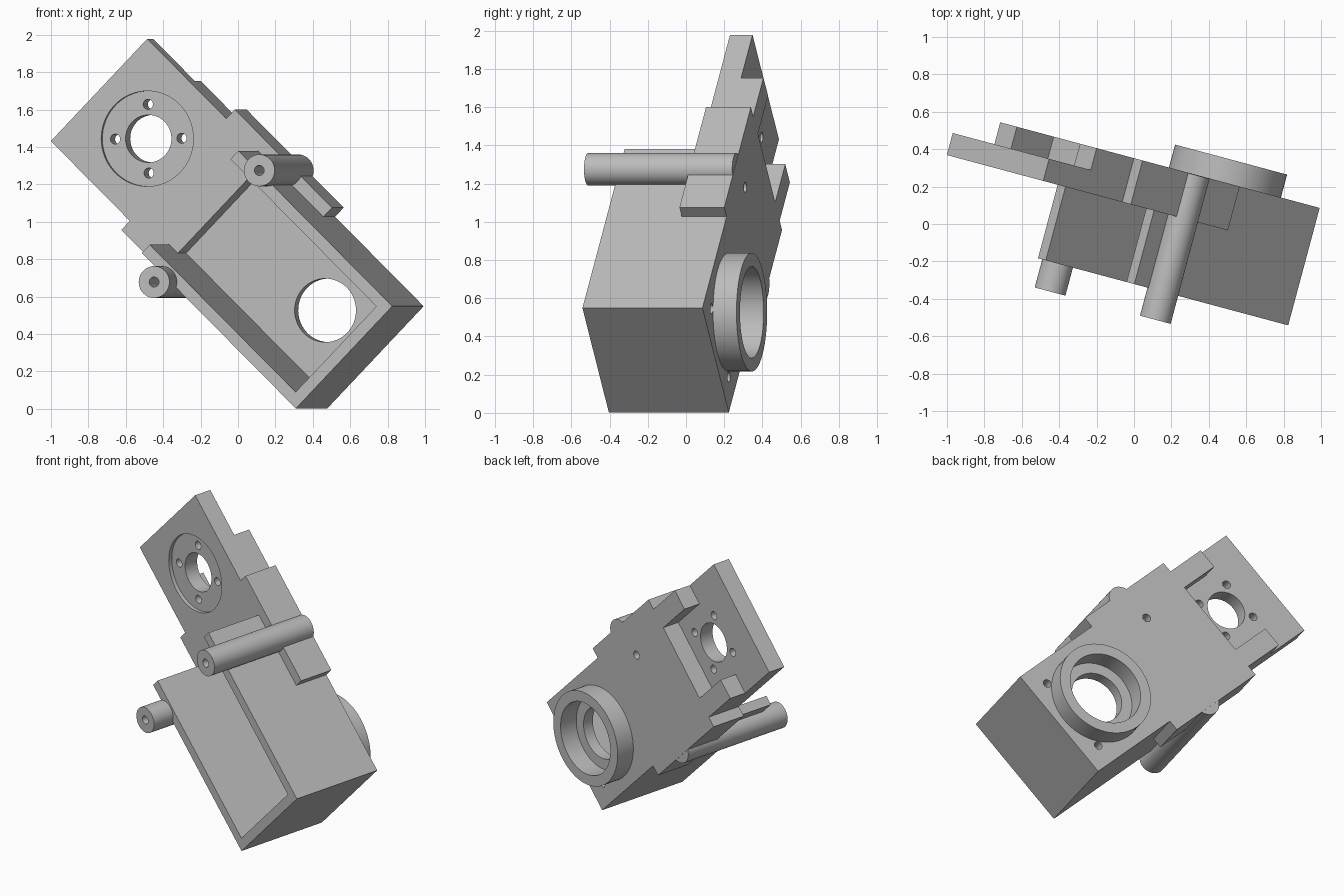
import bpy, bmesh, math
from mathutils import Matrix, Vector

cube = bpy.data.objects.get("Cube")
if cube:
    bpy.data.objects.remove(cube, do_unlink=True)

grey = bpy.data.materials.new("machined_grey")
grey.use_nodes = True
colour = (0.5, 0.5, 0.5, 1)
grey.diffuse_color = colour
grey.node_tree.nodes["Principled BSDF"].inputs["Base Color"].default_value = colour

# Parts are modelled upright (x across, y depth, z along), then tilted into place
TILT = (Matrix.Rotation(math.radians(-15), 4, 'Z')
        @ Matrix.Rotation(math.radians(-45.7), 4, 'Y')
        @ Matrix.Translation((0.665, 0, -0.287)))

HALF, LENGTH = 0.382, 2.047      # plate half width and length
FRONT, BACK = 0.097, 0.34        # plate depth range
MID = 0.219                      # back of the thin end
RIM = -0.31                      # front of the box walls
WALL = 0.062


def finish(name, bm):
    bmesh.ops.recalc_face_normals(bm, faces=bm.faces)
    mesh = bpy.data.meshes.new(name)
    bm.to_mesh(mesh)
    bm.free()
    ob = bpy.data.objects.new(name, mesh)
    mesh.materials.append(grey)
    bpy.context.collection.objects.link(ob)
    return ob


def extrude(name, outline, y0, y1):
    """Outline in x and z, extruded through the depth."""
    bm = bmesh.new()
    face = bm.faces.new([bm.verts.new((x, y0, z)) for x, z in outline])
    new = bmesh.ops.extrude_face_region(bm, geom=[face])["geom"]
    bmesh.ops.translate(bm, vec=(0, y1 - y0, 0),
                        verts=[g for g in new if isinstance(g, bmesh.types.BMVert)])
    return finish(name, bm)


def block(x0, x1, y0, y1, z0, z1, name="cutter"):
    return extrude(name, [(x0, z0), (x1, z0), (x1, z1), (x0, z1)], y0, y1)


def rod(x, z, r, y0, y1, name="cutter", sides=64):
    ring = [(x + r * math.cos(2 * math.pi * i / sides),
             z + r * math.sin(2 * math.pi * i / sides)) for i in range(sides)]
    return extrude(name, ring, y0, y1)


def cut(ob, cutters):
    for c in cutters:
        c.hide_render = True
        mod = ob.modifiers.new("cut", 'BOOLEAN')
        mod.operation = 'DIFFERENCE'
        mod.solver = 'EXACT'
        mod.object = c
        bpy.context.view_layer.objects.active = ob
        bpy.ops.object.modifier_apply(modifier=mod.name)
        bpy.data.objects.remove(c, do_unlink=True)


parts = []

# Mounting plate with side ears
EAR, EAR_LOW, EAR_TOP = 0.45, 0.685, 1.436
side = [(HALF, 0), (HALF, EAR_LOW), (EAR, EAR_LOW),
        (EAR, EAR_TOP), (HALF, EAR_TOP), (HALF, LENGTH)]
plate = extrude("mounting_plate", side + [(-x, z) for x, z in reversed(side)], FRONT, BACK)
bore_z, motor_z = 0.36, 1.674
cutters = [
    # thin end and the notch between the two prongs
    block(-1, 1, MID, 1, 1.725, 3),
    block(-0.25, 0.25, MID, 1, 1.44, 3),
    # box floor pocket
    block(-HALF + WALL, HALF - WALL, 0, 0.265, WALL, 1.125),
    # through bore
    rod(0, bore_z, 0.17, -1, 1),
    # motor seat and shaft hole
    rod(0, motor_z, 0.255, 0, FRONT + 0.025),
    rod(0, motor_z, 0.127, -1, 1),
    # blind holes in the back
    rod(0.23, 1.06, 0.027, 0.28, 1, sides=24),
    rod(0.25, 0.13, 0.027, 0.28, 1, sides=24),
    rod(-0.25, 0.13, 0.027, 0.28, 1, sides=24),
]
# motor screw holes
for sx in (-1, 1):
    for sz in (-1, 1):
        cutters.append(rod(sx * 0.13, motor_z + sz * 0.13, 0.027, -1, 1, sides=24))
cut(plate, cutters)
parts.append(plate)

# Three box walls, open at the upper end
BOX_TOP = 1.19
inner = HALF - WALL
parts.append(extrude("box_walls", [
    (-HALF, 0), (HALF, 0), (HALF, BOX_TOP), (inner, BOX_TOP),
    (inner, WALL), (-inner, WALL), (-inner, BOX_TOP), (-HALF, BOX_TOP)], RIM, FRONT))

# Bearing ring on the back
ring = rod(0, bore_z, 0.31, BACK, 0.467, "bearing_ring")
cut(ring, [rod(0, bore_z, 0.24, 0, 1)])
parts.append(ring)

# Side posts with screw holes
for label, sx in (("left", 1), ("right", -1)):
    post = rod(sx * 0.417, 1.004, 0.085, -0.465, BACK - 0.002, label + "_post")
    cut(post, [rod(sx * 0.417, 1.004, 0.027, -1, -0.25, sides=24)])
    parts.append(post)

# Tilt everything and smooth the round faces
for ob in parts:
    ob.data.transform(TILT)
    bpy.ops.object.select_all(action='DESELECT')
    ob.select_set(True)
    bpy.context.view_layer.objects.active = ob
    bpy.ops.object.shade_smooth_by_angle(angle=math.radians(30))
